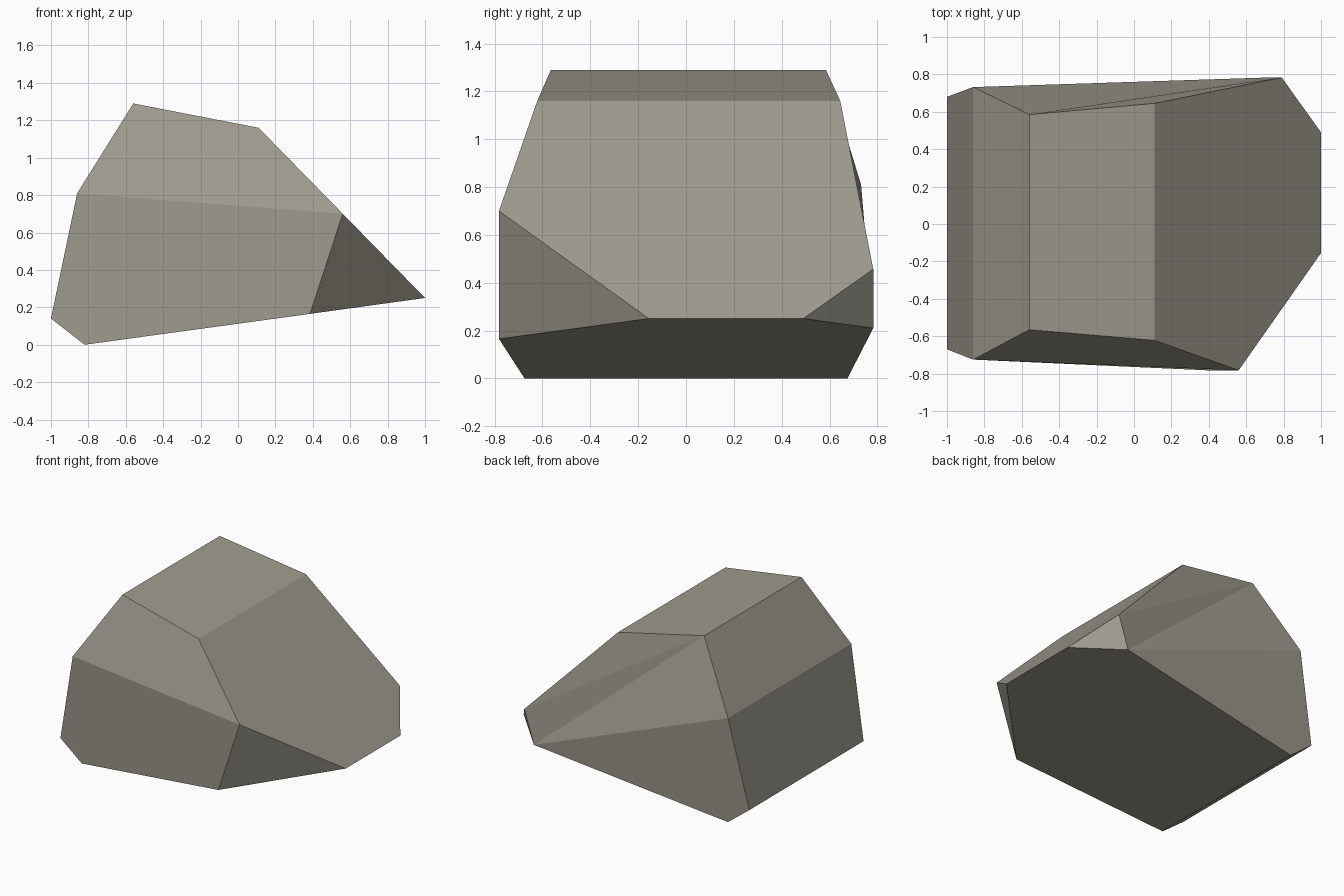
import bpy, bmesh

if "Cube" in bpy.data.objects:
    bpy.data.objects.remove(bpy.data.objects["Cube"])

# Stone colour
stone = bpy.data.materials.new("warm grey stone")
stone.diffuse_color = (0.35, 0.33, 0.275, 1)
stone.use_nodes = True
stone.node_tree.nodes["Principled BSDF"].inputs["Base Color"].default_value = stone.diffuse_color

# Profile stations that run across the boulder: x, z, front y, back y
profile = [
    (-0.82, 0.00, -0.675, 0.675),   # bottom left edge
    (-1.00, 0.14, -0.67, 0.68),     # left tip
    (-0.86, 0.81, -0.725, 0.732),   # left shoulder
    (-0.56, 1.29, -0.565, 0.585),   # crest
    (0.11, 1.16, -0.622, 0.645),    # top of the long slope
    (1.00, 0.25, -0.155, 0.49),     # right tip
]
bm = bmesh.new()
front = [bm.verts.new((x, f, z)) for x, z, f, b in profile]
back = [bm.verts.new((x, b, z)) for x, z, f, b in profile]

# Chipped corners: upper and lower vertex on each side
fu = bm.verts.new((0.56, -0.782, 0.70))
fl = bm.verts.new((0.385, -0.782, 0.165))
bu = bm.verts.new((0.79, 0.783, 0.457))
bl = bm.verts.new((0.71, 0.783, 0.21))

# Bands across the boulder, from bottom left over the crest
for i in range(4):
    bm.faces.new((front[i], front[i + 1], back[i + 1], back[i]))
# Long slope and underside
bm.faces.new((front[4], fu, front[5], back[5], bu, back[4]))
bm.faces.new((front[0], fl, front[5], back[5], bl, back[0]))
# Front side: upper, lower, chip
bm.faces.new((front[2], front[3], front[4], fu))
bm.faces.new((front[0], front[1], front[2], fu, fl))
bm.faces.new((fl, fu, front[5]))
# Back side: upper facets, lower, chip
bm.faces.new((bl, back[2], back[3]))
bm.faces.new((bl, back[3], bu))
bm.faces.new((back[3], back[4], bu))
bm.faces.new((back[0], back[1], back[2], bl))
bm.faces.new((bl, bu, back[5]))
bmesh.ops.recalc_face_normals(bm, faces=bm.faces)

mesh = bpy.data.meshes.new("boulder")
bm.to_mesh(mesh)
bm.free()
mesh.materials.append(stone)
bpy.context.collection.objects.link(bpy.data.objects.new("boulder", mesh))
